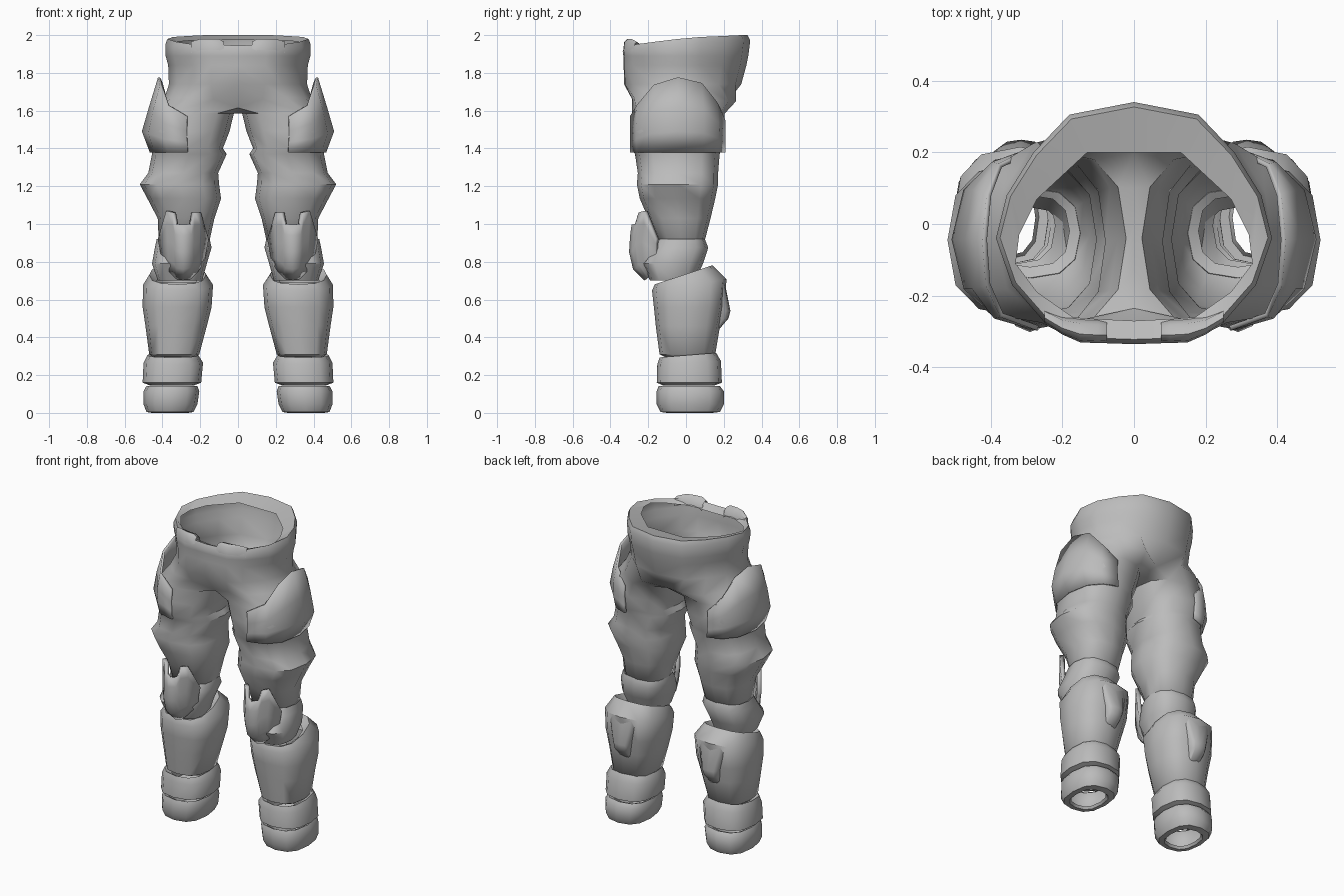
import bpy, bmesh, math

grey = bpy.data.materials.new("armour grey")
grey.diffuse_color = (0.5, 0.5, 0.5, 1)


def make(name, rows, closed=True, thickness=0.0, cap=False, smooth=50):
    """Skin rows of points into one side and mirror it to the other."""
    bm = bmesh.new()
    cache = {}

    def vert(p):
        key = tuple(round(c, 4) for c in p)
        if key not in cache:
            cache[key] = bm.verts.new(p)
        return cache[key]

    for loops, wrap in ([(rows, closed)] if not isinstance(rows, dict) else
                        [(rows["open"], False), (rows["closed"], True)]):
        grid = [[vert(p) for p in row] for row in loops]
        for a, b in zip(grid, grid[1:]):
            n = len(a)
            for i in range(n if wrap else n - 1):
                j = (i + 1) % n
                bm.faces.new((a[i], a[j], b[j], b[i]))
        if cap:
            bm.faces.new(grid[0])
            bm.faces.new(grid[-1])
    bmesh.ops.recalc_face_normals(bm, faces=bm.faces)
    mesh = bpy.data.meshes.new(name)
    bm.to_mesh(mesh)
    bm.free()
    mesh.materials.append(grey)
    ob = bpy.data.objects.new(name, mesh)
    bpy.context.collection.objects.link(ob)
    if thickness:
        sol = ob.modifiers.new("thickness", 'SOLIDIFY')
        sol.thickness, sol.offset = thickness, 0
    mir = ob.modifiers.new("other side", 'MIRROR')
    mir.use_clip = True
    mir.merge_threshold = 0.0005
    bpy.ops.object.select_all(action='DESELECT')
    ob.select_set(True)
    bpy.context.view_layer.objects.active = ob
    bpy.ops.object.shade_smooth_by_angle(angle=math.radians(smooth))
    return ob


def power(v, p):
    return math.copysign(abs(v) ** p, v)


def ring(z, x0, x1, y0, y1, tilt=0.0, p=0.78, n=12):
    """Rounded ring fitted to a box; tilt raises the back."""
    pts = []
    for i in range(n):
        a = (i - 4) * 2 * math.pi / n
        x = (x0 + x1) / 2 + (x1 - x0) / 2 * power(math.cos(a), p)
        y = (y0 + y1) / 2 + (y1 - y0) / 2 * power(math.sin(a), p)
        pts.append((x, y, z + tilt * y))
    return pts


def lerp(v, table):
    for (a, fa), (b, fb) in zip(table, table[1:]):
        if v <= b:
            return fa + (fb - fa) * max(0, (v - a) / (b - a))
    return table[-1][1]


# Trousers: half waist profile, front to back
waist = [(0, -.335), (.15, -.33), (.24, -.285), (.34, -.17), (.385, -.04),
         (.355, .08), (.28, .2), (.18, .305), (0, .34)]
hole = [(0, -.27), (.1, -.265), (.17, -.26), (.27, -.19), (.33, -.11),
        (.32, -.03), (.27, .07), (.13, .2), (0, .2)]
rim_z = [1.945, 1.95, 1.95, 1.965, 1.98, 1.99, 1.995, 2.0, 2.0]


def band(z, sx, front, back):
    return [(x * sx, y * (front if y < 0 else back), z) for x, y in waist]


split = [(0, -.235, 1.615), (.13, -.285, 1.66), (.26, -.275, 1.67),
         (.355, -.18, 1.67), (.385, -.04, 1.68), (.365, .09, 1.66),
         (.28, .225, 1.65), (.13, .265, 1.65), (0, .2, 1.62)]
crotch = [(0, .1, 1.595), (0, 0, 1.585), (0, -.13, 1.585)]
pelvis = [
    [(x, y, z - .025) for (x, y), z in zip(hole, rim_z)],
    [(x * .97, y * .96, z) for (x, y), z in zip(waist, rim_z)],
    [(x, y, z - .03) for (x, y), z in zip(waist, rim_z)],
    band(1.89, .995, .99, .97),
    band(1.84, .96, .985, .94),
    band(1.74, .95, .98, .86),
    split,
]
legs = [split + crotch] + [ring(*r) for r in [
    (1.585, .022, .445, -.285, .205),
    (1.49, .045, .48, -.29, .205),
    (1.40, .08, .455, -.288, .19),
    (1.37, .06, .455, -.27, .178),
    (1.27, .105, .475, -.255, .17),
    (1.21, .10, .52, -.26, .17),
    (1.135, .09, .48, -.245, .155),
    (1.03, .125, .425, -.20, .13),
    (.915, .15, .42, -.15, .10),
    (.90, .18, .40, -.12, .08)]]
make("trousers", {"open": pelvis, "closed": legs})

# Rounded waist lips standing on the front rim
lip_x = [(.075, -.33, -.27), (.10, -.332, -.268), (.15, -.33, -.264),
         (.2, -.308, -.258), (.25, -.275, -.235)]
make("waist_lip", [[(x, f + (b - f) * t, z - (.015 if x in (.075, .25) else 0))
                    for x, f, b in lip_x]
                   for t, z in ((0, 1.92), (.08, 1.965), (.35, 1.98),
                                (.8, 1.968), (1, 1.925))], closed=False)

# Thigh plates: wrapped over the outside of the leg
angles = [-85, -58, -30, 0, 30, 56, 80]
tops = [1.57, 1.63, 1.735, 1.775, 1.745, 1.64, 1.55]
out_x = [(1.38, .46), (1.49, .502), (1.6, .47), (1.78, .415)]
out_y = [(1.38, .248), (1.6, .248), (1.78, .225)]
plate = []
for t in (0, .28, .6, 1):
    row = []
    for a, top in zip(angles, tops):
        z = 1.38 + t * (top - 1.38)
        c, s = math.cos(math.radians(a)), math.sin(math.radians(a))
        row.append((.235 + (lerp(z, out_x) - .235) * power(c, .82),
                    -.043 + lerp(z, out_y) * power(s, .88), z))
    plate.append(row)
make("thigh_plate", plate, closed=False, thickness=.014)

# Knee cuff
make("knee_cuff", [ring(*r) for r in [
    (.905, .18, .40, -.12, .08), (.92, .15, .43, -.15, .10),
    (.875, .14, .44, -.18, .118), (.79, .165, .455, -.235, .09),
    (.70, .19, .425, -.19, .05)]])

# Knee pad: forked top, narrowing downwards
pad_y = [(.70, -.19), (.76, -.258), (.87, -.283), (1.0, -.265), (1.08, -.262)]
columns = [(.165, .92, .80, .125), (.205, 1.06, .75, .05),
           (.238, 1.06, .725, .02), (.252, 1.0, .715, .005),
           (.29, .995, .71, -.01), (.325, 1.0, .715, .005),
           (.337, 1.06, .725, .02), (.372, 1.07, .75, .05),
           (.415, .92, .80, .125)]
pad = []
for t in (0, .2, .5, .8, 1):
    row = []
    for x, top, bottom, back in columns:
        z = bottom + t * (top - bottom)
        row.append((.29 + (x - .29) * (.8 + .2 * t), lerp(z, pad_y) + back, z))
    pad.append(row)
make("knee_pad", pad, closed=False, thickness=.025)

# Shin guard, top edge rising to the back
make("shin_guard", [ring(*r) for r in [
    (.70, .22, .43, -.11, .10, .3),
    (.735, .17, .47, -.165, .14, .33),
    (.675, .132, .503, -.18, .215, .15),
    (.56, .14, .505, -.17, .20),
    (.46, .165, .49, -.16, .18),
    (.31, .205, .47, -.14, .155),
    (.295, .23, .45, -.11, .13)]])

# Calf plate
make("calf_plate", [ring(*r, p=.6) for r in [
    (.69, .215, .42, .10, .205), (.54, .255, .375, .10, .235),
    (.50, .265, .37, .10, .225), (.43, .28, .355, .10, .165)]], cap=True)

# Two ankle bands, the lower one turned in around the foot opening
make("upper_ankle_band", [ring(*r) for r in [
    (.285, .24, .44, -.11, .13, .08), (.305, .21, .48, -.14, .16, .08),
    (.265, .185, .50, -.152, .185, .05), (.16, .195, .505, -.155, .19),
    (.145, .235, .465, -.12, .15)]])
make("lower_ankle_band", [ring(*r) for r in [
    (.13, .24, .46, -.12, .15), (.142, .215, .485, -.145, .18),
    (.115, .205, .50, -.155, .20), (.045, .215, .50, -.155, .20),
    (.005, .235, .485, -.135, .18), (.0, .265, .455, -.10, .14),
    (.015, .275, .445, -.09, .125)]])
